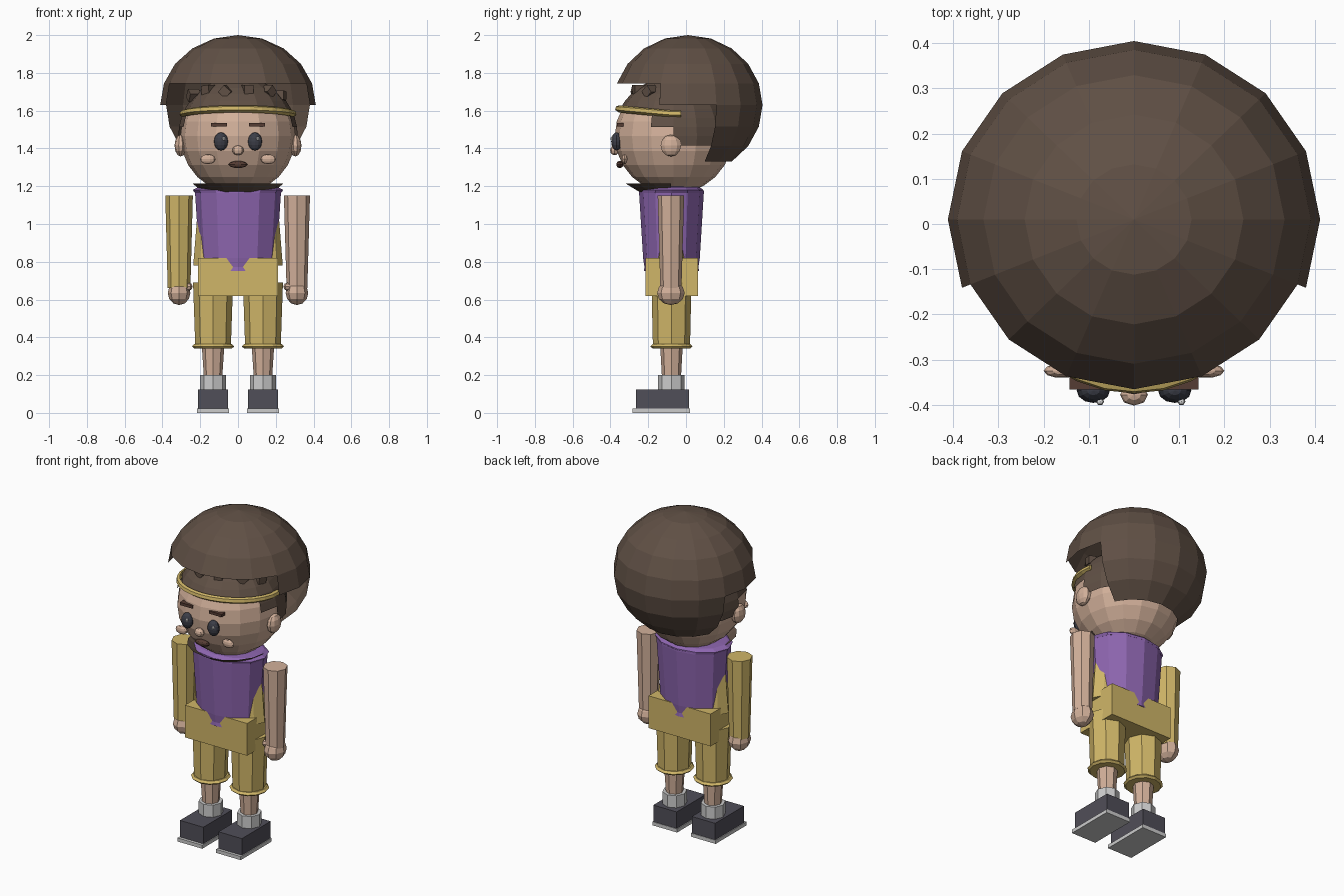
import bpy, bmesh
from math import sin, cos, pi, sqrt
from mathutils import Matrix, Vector

if "Cube" in bpy.data.objects:
    bpy.data.objects.remove(bpy.data.objects["Cube"])


def colour(name, hexcode):
    rgb = [int(hexcode[i:i + 2], 16) / 255 for i in (0, 2, 4)]
    lin = [c / 12.92 if c < 0.04 else ((c + 0.055) / 1.055) ** 2.4 for c in rgb]
    m = bpy.data.materials.new(name)
    m.diffuse_color = (*lin, 1)
    m.use_nodes = True
    m.node_tree.nodes["Principled BSDF"].inputs["Base Color"].default_value = m.diffuse_color
    return m


HAIR = colour("brown_hair", "605045")
SKIN = colour("skin", "D2B09A")
PURPLE = colour("purple_cloth", "8E66B0")
YELLOW = colour("yellow_cloth", "D0B668")
SHOE = colour("dark_shoe", "504E58")
GREY = colour("light_grey", "CCCCCC")
EYE = colour("eye_dark", "3C3E48")
WHITE = colour("white", "F2F2F2")
MOUTH = colour("mouth_brown", "553C33")


def finish(name, bm, mat):
    bmesh.ops.remove_doubles(bm, verts=bm.verts, dist=0.0005)
    bmesh.ops.recalc_face_normals(bm, faces=bm.faces)
    me = bpy.data.meshes.new(name)
    bm.to_mesh(me)
    bm.free()
    me.materials.append(mat)
    ob = bpy.data.objects.new(name, me)
    bpy.context.collection.objects.link(ob)
    return ob


def loft(name, mat, profile, cx=0, cy=0, n=8, keep=None, caps=True):
    """Stack of elliptical rings (z, rx, ry); keep(angle, ring) drops faces."""
    bm = bmesh.new()
    rings = [[bm.verts.new((cx + rx * cos(2 * pi * i / n), cy + ry * sin(2 * pi * i / n), z))
              for i in range(n)] for z, rx, ry in profile]
    for j in range(len(rings) - 1):
        a, b = rings[j], rings[j + 1]
        for i in range(n):
            if keep is None or keep(360 * (i + 0.5) / n, j):
                k = (i + 1) % n
                bm.faces.new((a[i], a[k], b[k], b[i]))
    if caps and keep is None:
        for r in (rings[0], rings[-1]):
            bm.faces.new(r)
    bmesh.ops.delete(bm, geom=[v for v in bm.verts if not v.link_faces], context='VERTS')
    return finish(name, bm, mat)


def globe(cz, rx, ry, rz, steps):
    """Ring profile of an ellipsoid from top to bottom."""
    return [(cz + rz * cos(pi * j / steps), max(rx * sin(pi * j / steps), 0.00001),
             max(ry * sin(pi * j / steps), 0.00001)) for j in range(steps + 1)]


def ball(name, mat, loc, r, n=10, steps=6):
    return loft(name, mat, globe(loc[2], *r, steps), loc[0], loc[1], n, caps=False)


def box(name, mat, lo, hi, rot=None):
    bm = bmesh.new()
    lo, hi = Vector(lo), Vector(hi)
    m = Matrix.Translation((lo + hi) / 2)
    if rot:
        m = m @ Matrix.Rotation(rot, 4, 'Z') @ Matrix.Rotation(rot * 1.7, 4, 'X')
    bmesh.ops.create_cube(bm, size=1, matrix=m @ Matrix.Diagonal((*(hi - lo), 1)))
    return finish(name, bm, mat)


# Head and the hair layer that hugs it
HY, HZ = -0.065, 1.465
loft("head", SKIN, globe(HZ, 0.305, 0.312, 0.305, 12), 0, HY, 16, caps=False)


def cap_keep(angle, ring):
    front = angle > 180 and abs(angle - 270) < 67
    low = 7 if front else 9 if angle > 180 else 11
    if not front and (angle < 23 or 157 < angle < 180):
        low = 11
    return ring < low


loft("inner_hair", HAIR, globe(HZ, 0.316, 0.32, 0.315, 20), 0, HY, 16, cap_keep)


# Outer bowl of hair: short in front, longer over the ears, long at the back
def bowl_keep(angle, ring):
    if 202.5 < angle < 337.5:
        return ring < 4
    if 22.5 < angle < 157.5:
        return ring < 8
    return ring < 5


loft("hair_bowl", HAIR, globe(1.63, 0.412, 0.395, 0.37, 10), 0, 0.01, 16, bowl_keep)

# Small blocky curls over the forehead
for i, (x, z) in enumerate([(-0.235, 1.68), (-0.155, 1.71), (-0.065, 1.70),
                            (0.05, 1.71), (0.16, 1.70), (0.22, 1.68)]):
    y = HY - sqrt(max(0.31 ** 2 - x * x - (z - HZ) ** 2, 0.001))
    box("curl", HAIR, (x - 0.03, y - 0.024, z - 0.026), (x + 0.03, y + 0.024, z + 0.026), 0.35 + 0.5 * i)

# Headband: tilted front arc with a diamond section
bm = bmesh.new()
rows = []
for i in range(17):
    a = pi * (-0.04 + 1.08 * i / 16)
    z = 1.58 + 0.028 * max(sin(a), 0)
    rows.append([bm.verts.new((r * cos(a), -0.065 - r * sin(a), z + h))
                 for r, h in ((0.29, 0.02), (0.306, 0.014), (0.31, -0.004), (0.29, -0.018))])
for a, b in zip(rows, rows[1:]):
    for k in range(4):
        bm.faces.new((a[k], a[(k + 1) % 4], b[(k + 1) % 4], b[k]))
bm.faces.new(rows[0])
bm.faces.new(rows[-1])
finish("headband", bm, YELLOW)

# Face
ball("nose", SKIN, (0, -0.378, 1.39), (0.031, 0.024, 0.026), 8)
ball("mouth", MOUTH, (0, -0.35, 1.315), (0.05, 0.02, 0.019))
for s in (-1, 1):
    ball("eye", EYE, (s * 0.09, -0.368, 1.437), (0.037, 0.028, 0.048), 12, 8)
    ball("eye_glint", WHITE, (s * 0.09 + 0.015, -0.393, 1.452), (0.009, 0.009, 0.01), 6, 4)
    box("eyebrow", MOUTH, (s * 0.1 - 0.043, -0.366, 1.517), (s * 0.1 + 0.043, -0.33, 1.534))
    ball("cheek", SKIN, (s * 0.16, -0.325, 1.343), (0.04, 0.016, 0.026))
    ball("ear", SKIN, (s * 0.304, -0.08, 1.415), (0.032, 0.057, 0.058))

# Beard shell under the chin, front half only
loft("beard", HAIR, [(1.215, 0.242, 0.24), (1.19, 0.21, 0.20), (1.16, 0.17, 0.15)],
     0, -0.08, 16, lambda angle, ring: angle > 180)

# Shirt, its collar, and the wide under-layer that shows at the sides
TY = -0.077
loft("shirt", PURPLE, [(0.75, 0.2, 0.146), (0.772, 0.2, 0.143), (0.82, 0.205, 0.15), (1.175, 0.228, 0.172)],
     0, TY, 12)
loft("collar", PURPLE, [(1.165, 0.228, 0.172), (1.18, 0.24, 0.17), (1.195, 0.21, 0.15), (1.2, 0.1, 0.08)],
     0, TY, 12)
loft("side_panel", YELLOW, [(0.78, 0.237, 0.12), (1.08, 0.213, 0.08)], 0, TY, 12)

# Trousers waist
box("trouser_waist", YELLOW, (-0.213, -0.215, 0.62), (0.213, 0.063, 0.82))

# Limbs; one arm is sleeved and the other is bare
for s in (-1, 1):
    ax, lx = s * 0.312, s * 0.132
    if s < 0:
        loft("sleeved_arm", YELLOW, [(0.66, 0.06, 0.06), (1.15, 0.073, 0.073)], ax, -0.08)
    else:
        loft("bare_arm", SKIN, [(0.66, 0.055, 0.056), (1.15, 0.069, 0.07)], ax, -0.08)
    ball("hand", SKIN, (ax, -0.08, 0.635), (0.06, 0.073, 0.064), 8)
    ball("thumb", SKIN, (s * 0.262, -0.1, 0.668), (0.022, 0.024, 0.022), 6, 4)
    loft("trouser_leg", YELLOW, [(0.345, 0.094, 0.098), (0.69, 0.106, 0.106)], lx, -0.077)
    loft("trouser_cuff", YELLOW, [(0.341, 0.085, 0.085), (0.341, 0.1, 0.1), (0.352, 0.112, 0.112),
                                  (0.364, 0.1, 0.1), (0.364, 0.085, 0.085)], lx, -0.077, 12)
    loft("shin", SKIN, [(0.18, 0.048, 0.05), (0.36, 0.06, 0.06)], lx, -0.077)
    loft("sock", GREY, [(0.11, 0.069, 0.07), (0.2, 0.069, 0.07)], lx, -0.077)
    box("shoe", SHOE, (lx - 0.08, -0.265, 0.022), (lx + 0.08, 0.017, 0.125))
    box("sole", GREY, (lx - 0.085, -0.283, 0), (lx + 0.085, 0.02, 0.022))
